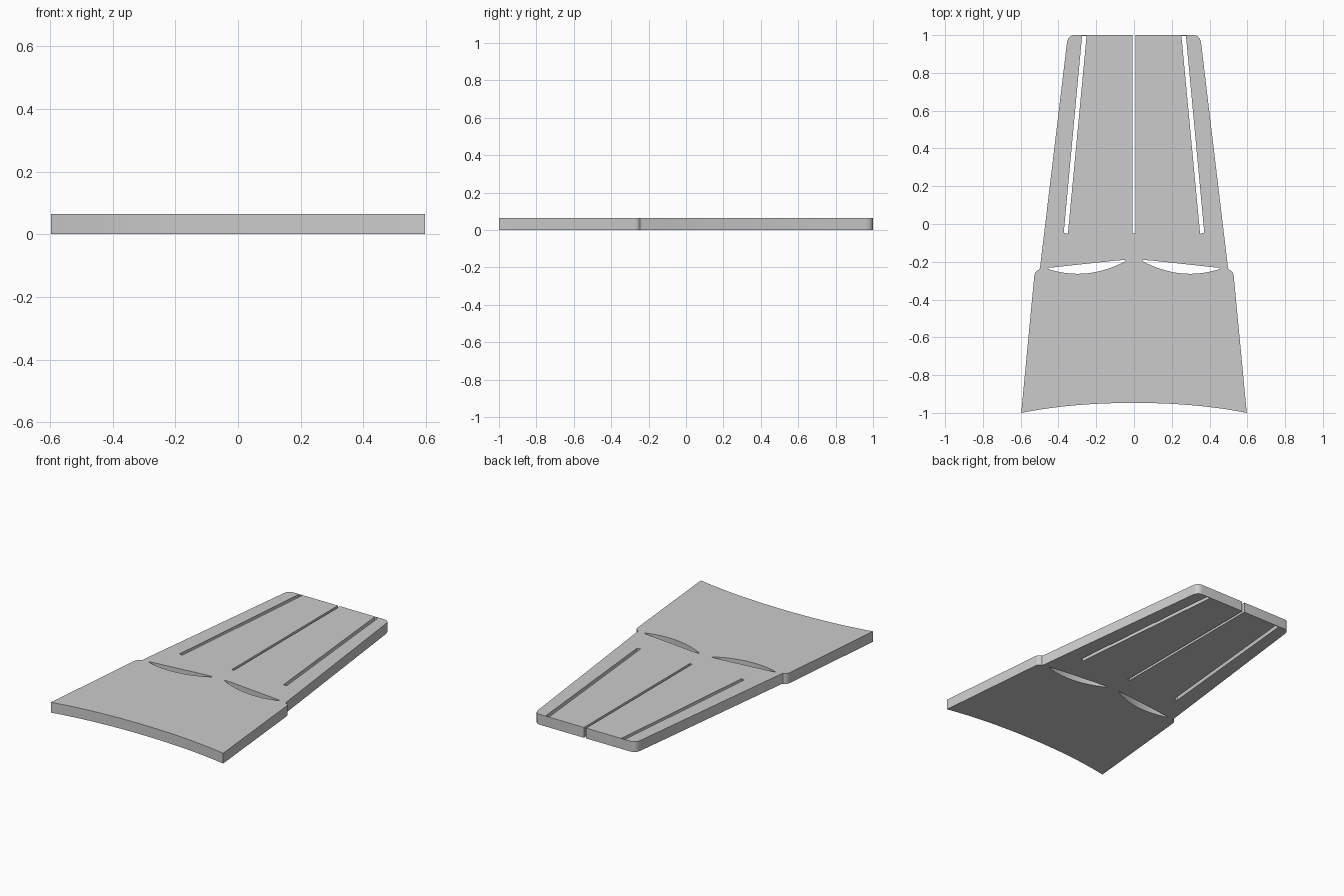
import bpy
from mathutils import Vector

if "Cube" in bpy.data.objects:
    bpy.data.objects.remove(bpy.data.objects["Cube"])

THICK = 0.065


def arc(a, c, b, n=12):
    """Points of a quadratic curve from a to b, pulled toward c."""
    a, b, c = Vector(a), Vector(b), Vector(c)
    return [tuple(a * (1 - t) ** 2 + c * 2 * t * (1 - t) + b * t * t)
            for t in (i / n for i in range(n + 1))]


def mirrored(pts):
    return [(-x, y) for x, y in reversed(pts)]


def add_loop(curve, pts):
    s = curve.splines.new('POLY')
    s.points.add(len(pts) - 1)
    for p, (x, y) in zip(s.points, pts):
        p.co = (x, y, 0, 1)
    s.use_cyclic_u = True


# Right half of the outline, from the open centre slot round to the tail
half = [(0.008, -0.05), (0.008, 1.0)]
half += arc((0.315, 1.0), (0.348, 1.0), (0.355, 0.96), 6)
half += [(0.498, -0.235)]
half += arc((0.503, -0.243), (0.526, -0.25), (0.528, -0.275), 5)
half += arc((0.597, -1.0), (0.33, -0.947), (0.0, -0.947), 14)

# Side slot and curved vent, repeated on both sides
slot = [(0.251, 0.996), (0.275, 0.996), (0.372, -0.046), (0.350, -0.052)]
vent = [(0.045, -0.190), (0.10, -0.194), (0.45, -0.232)]
vent += arc((0.455, -0.238), (0.25, -0.305), (0.045, -0.197), 16)

curve = bpy.data.curves.new("slotted_panel", 'CURVE')
curve.dimensions = '2D'
curve.fill_mode = 'BOTH'
curve.extrude = THICK / 2
add_loop(curve, half + mirrored(half[:-1]))
for hole in (slot, vent):
    add_loop(curve, hole)
    add_loop(curve, mirrored(hole))

# Convert to a solid mesh plate standing on z = 0
panel = bpy.data.objects.new("slotted_panel", curve)
bpy.context.collection.objects.link(panel)
panel.location.z = THICK / 2
bpy.context.view_layer.objects.active = panel
panel.select_set(True)
bpy.ops.object.convert(target='MESH')
bpy.ops.object.mode_set(mode='EDIT')
bpy.ops.mesh.select_all(action='SELECT')
bpy.ops.mesh.remove_doubles(threshold=0.0002)
bpy.ops.mesh.normals_make_consistent(inside=False)
bpy.ops.object.mode_set(mode='OBJECT')
bpy.ops.object.shade_smooth_by_angle()
